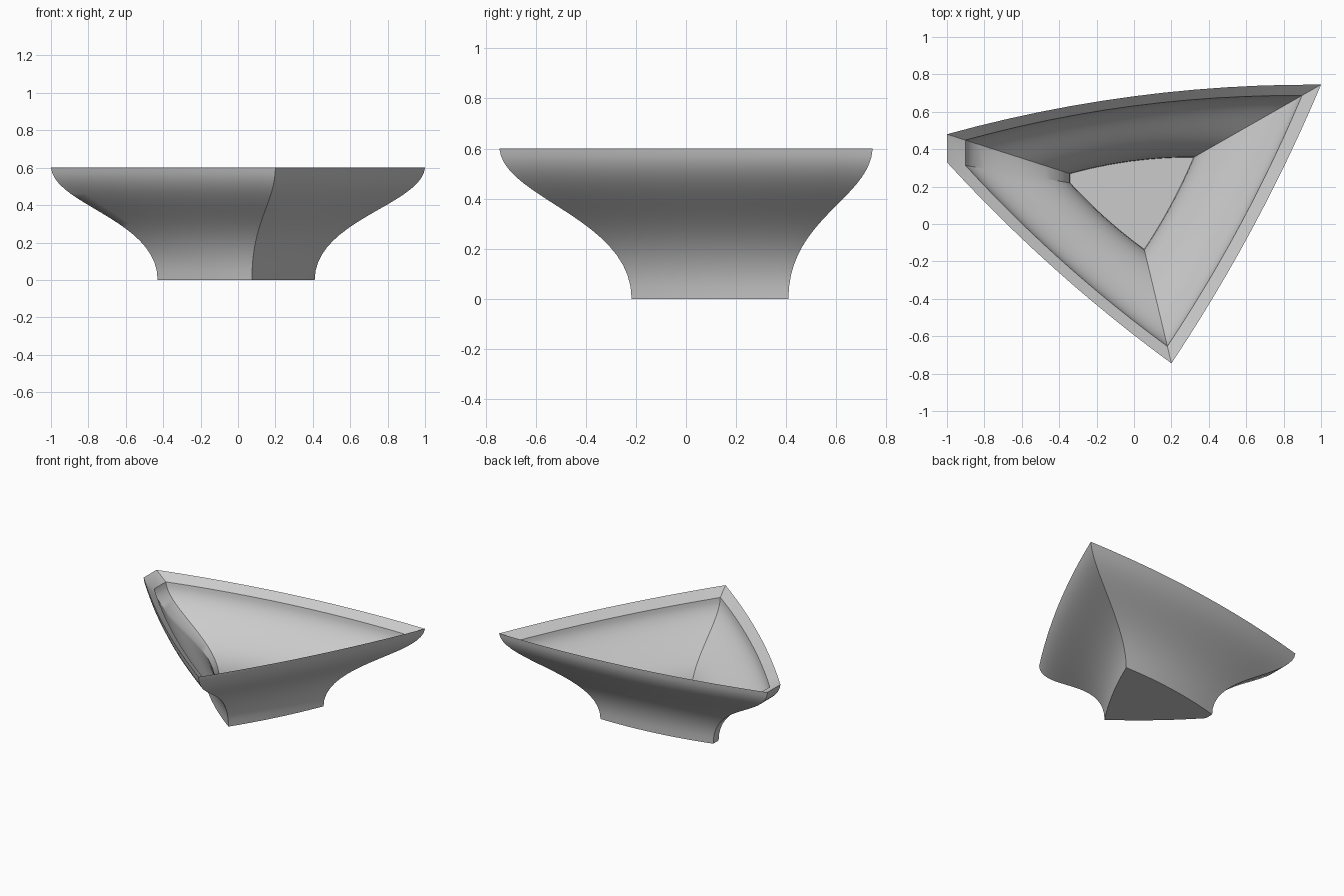
import bpy, bmesh, math
from mathutils import Vector
from mathutils.geometry import interpolate_bezier

cube = bpy.data.objects.get("Cube")
if cube:
    bpy.data.objects.remove(cube, do_unlink=True)

# Rim outline: corners in order, with how far each following side bows outward
CENTRE = Vector((-0.017, 0.165))
SIDES = [((1, 0.745), 0.07), ((-1, 0.48), 0), ((-1, 0.33), 0.04), ((0.2, -0.745), 0.04)]


def bowed_outline(sides, steps=12):
    points = []
    for i, (start, bow) in enumerate(sides):
        a, b = Vector(start), Vector(sides[(i + 1) % len(sides)][0])
        along = (b - a).normalized()
        outward = Vector((along.y, -along.x))
        count = steps if bow else 1
        for k in range(count):
            t = k / count
            points.append(a.lerp(b, t) + outward * bow * 4 * t * (1 - t))
    return points


def profile(*handles, steps=20):
    # curve of (outline scale, height) from foot to rim
    return [(p.x, p.y) for p in interpolate_bezier(*map(Vector, handles), steps)]


outer = profile((0.42, 0), (0.42, 0.32), (0.98, 0.40), (1, 0.60))
inner = profile((0.33, 0.06), (0.33, 0.32), (0.88, 0.37), (0.90, 0.55))

# Loft: up the outside, over the sloping rim, down the inside
bm = bmesh.new()
outline = bowed_outline(SIDES)
rings = []
for scale, z in outer + inner[::-1]:
    flat = [CENTRE + (p - CENTRE) * scale for p in outline]
    rings.append([bm.verts.new((p.x, p.y, z)) for p in flat])
for low, high in zip(rings, rings[1:]):
    for i in range(len(low)):
        j = (i + 1) % len(low)
        bm.faces.new((low[i], low[j], high[j], high[i]))

# Underside and bowl floor
bm.faces.new(rings[0][::-1])
bm.faces.new(rings[-1])
bmesh.ops.recalc_face_normals(bm, faces=bm.faces)

mesh = bpy.data.meshes.new("bowl")
bm.to_mesh(mesh)
bm.free()
bowl = bpy.data.objects.new("bowl", mesh)
bpy.context.collection.objects.link(bowl)

# Plain grey finish
grey = bpy.data.materials.new("light_grey")
grey.use_nodes = True
colour = (0.6, 0.6, 0.6, 1)
grey.diffuse_color = colour
grey.node_tree.nodes["Principled BSDF"].inputs["Base Color"].default_value = colour
mesh.materials.append(grey)

bpy.ops.object.select_all(action="DESELECT")
bowl.select_set(True)
bpy.context.view_layer.objects.active = bowl
bpy.ops.object.shade_smooth_by_angle(angle=math.radians(30))
